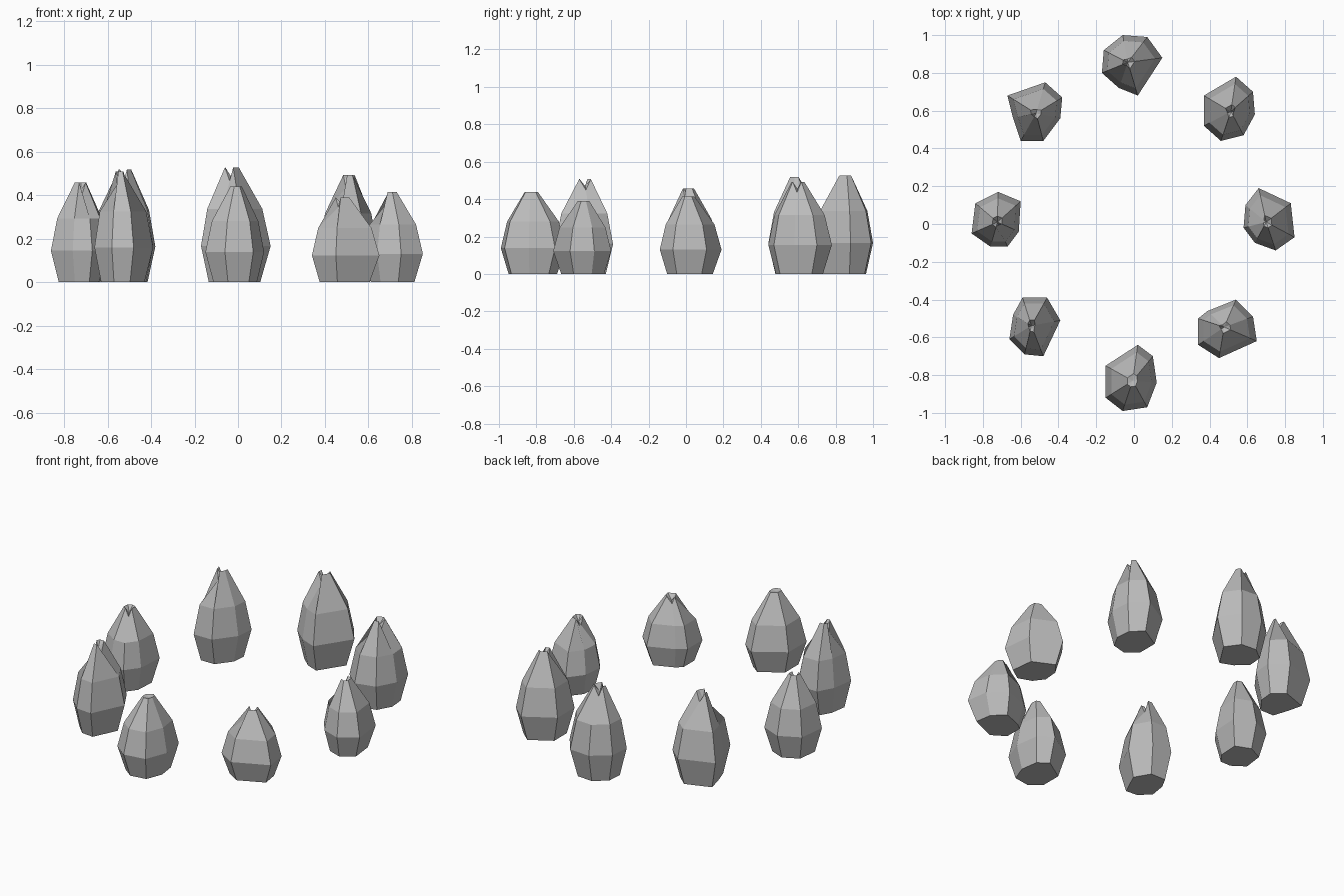
import bpy, bmesh
from mathutils import Vector

if "Cube" in bpy.data.objects:
    bpy.data.objects.remove(bpy.data.objects["Cube"])

grey = bpy.data.materials.new("stone_grey")
grey.diffuse_color = (0.5, 0.5, 0.5, 1)
grey.use_nodes = True
grey.node_tree.nodes["Principled BSDF"].inputs["Base Color"].default_value = grey.diffuse_color


def bud(name, height, notches, outline):
    """Closed seven-sided bud: outline is its widest ring, notches are the low corners of the tip."""
    pts = [Vector(p) for p in outline]
    n = len(pts)
    centre = sum(pts, Vector((0, 0))) / n
    bm = bmesh.new()

    def ring(scale, z):
        return [bm.verts.new((*(centre + (p - centre) * scale), z * height)) for p in pts]

    # base, belly and shoulder rings, then the pointed tip ring
    rings = [ring(0.74, 0), ring(1, 0.31), ring(0.79, 0.63), ring(0.2, 0.985)]
    for i in notches:
        v = rings[-1][i]
        v.co = (*(centre + (pts[i] - centre) * 0.12), 0.87 * height)
    # sides
    for low, high in zip(rings, rings[1:]):
        for i in range(n):
            j = (i + 1) % n
            bm.faces.new((low[i], low[j], high[j], high[i]))
    bm.faces.new(rings[0])
    # sunken middle of the tip
    pit = bm.verts.new((*centre, (0.91 if notches else 0.97) * height))
    for i in range(n):
        bm.faces.new((rings[-1][i], rings[-1][(i + 1) % n], pit))
    bmesh.ops.recalc_face_normals(bm, faces=bm.faces)
    mesh = bpy.data.meshes.new(name)
    bm.to_mesh(mesh)
    bm.free()
    mesh.materials.append(grey)
    bpy.context.collection.objects.link(bpy.data.objects.new(name, mesh))


# ring of eight buds, clockwise from the back
bud("bud_back", 0.535, (0, 4), [(-.06, 1), (.07, .99), (.15, .88), (.02, .68),
                                (-.08, .72), (-.17, .80), (-.16, .92)])
bud("bud_back_right", 0.50, (2, 5), [(.54, .78), (.63, .70), (.64, .58), (.58, .47),
                                     (.46, .44), (.37, .52), (.37, .68)])
bud("bud_right", 0.42, (5, 6), [(.66, .19), (.83, .11), (.85, -.07), (.75, -.14),
                                (.64, -.10), (.58, -.02), (.59, .10)])
bud("bud_front_right", 0.395, (4, 6), [(.54, -.40), (.63, -.49), (.65, -.62), (.45, -.71),
                                       (.34, -.64), (.34, -.50), (.39, -.46)])
bud("bud_front", 0.445, (), [(.02, -.64), (.10, -.70), (.12, -.84), (.07, -.97),
                             (-.06, -.99), (-.15, -.92), (-.15, -.75)])
bud("bud_front_left", 0.515, (2, 5), [(-.59, -.39), (-.46, -.39), (-.39, -.51), (-.48, -.70),
                                      (-.58, -.69), (-.66, -.61), (-.64, -.48)])
bud("bud_left", 0.465, (3,), [(-.72, .17), (-.60, .12), (-.61, -.04), (-.67, -.12),
                              (-.76, -.12), (-.86, -.05), (-.84, .11)])
bud("bud_back_left", 0.525, (0, 4), [(-.47, .75), (-.38, .67), (-.39, .56), (-.48, .44),
                                     (-.60, .44), (-.64, .56), (-.67, .68)])
